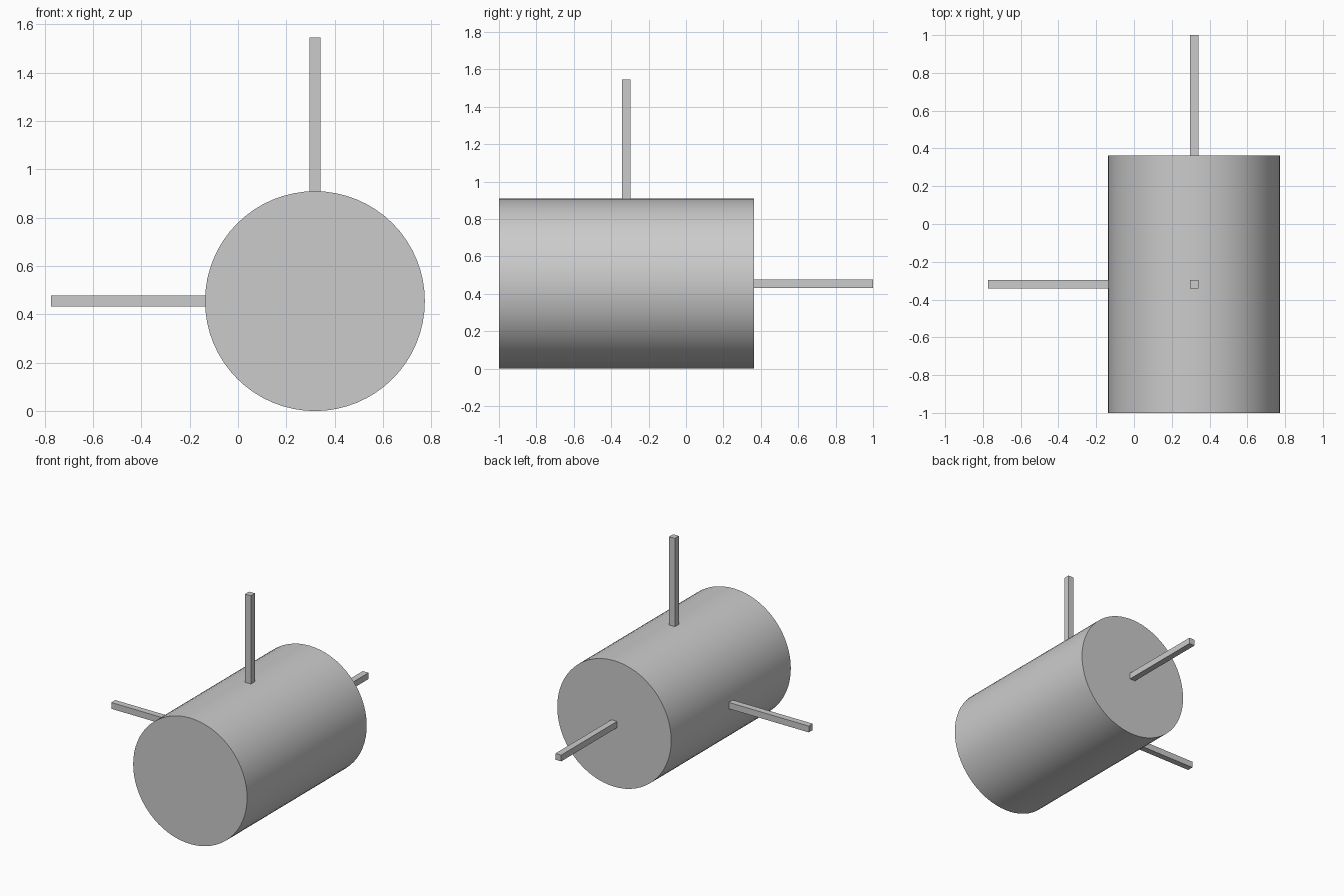
import bpy
import math
from mathutils import Vector

cube = bpy.data.objects.get("Cube")
if cube:
    bpy.data.objects.remove(cube, do_unlink=True)

UNIT = 2 / 4.4                      # drum radius
LENGTH = 3 * UNIT                   # drum length along y
ARM = 1.4 * UNIT                    # rod length outside the drum
THICK = 0.1 * UNIT                  # rod thickness
CENTRE = Vector((0.7 * UNIT, -0.7 * UNIT, UNIT))

grey = bpy.data.materials.new("plain grey")
grey.use_nodes = True
colour = (0.6, 0.6, 0.6, 1)
grey.diffuse_color = colour
grey.node_tree.nodes["Principled BSDF"].inputs["Base Color"].default_value = colour


def finish(name):
    obj = bpy.context.object
    obj.name = name
    obj.data.materials.append(grey)
    return obj


# Drum lying along the y axis
bpy.ops.mesh.primitive_cylinder_add(vertices=64, radius=UNIT, depth=LENGTH,
                                    location=CENTRE, rotation=(math.pi / 2, 0, 0))
finish("drum")
bpy.ops.object.shade_smooth_by_angle(angle=math.radians(30))


# Square rods standing out from the drum's surface
def rod(name, direction, surface):
    axis = Vector(direction)
    sink = 0.005                    # small overlap into the drum
    middle = CENTRE + axis * (surface + (ARM - sink) / 2)
    bpy.ops.mesh.primitive_cube_add(size=1, location=middle)
    obj = finish(name)
    size = [ARM + sink if abs(a) > 0.5 else THICK for a in axis]
    for v in obj.data.vertices:
        v.co = Vector(c * s for c, s in zip(v.co, size))


rod("top_rod", (0, 0, 1), UNIT)
rod("right_rod", (-1, 0, 0), UNIT)
rod("back_rod", (0, 1, 0), LENGTH / 2)
